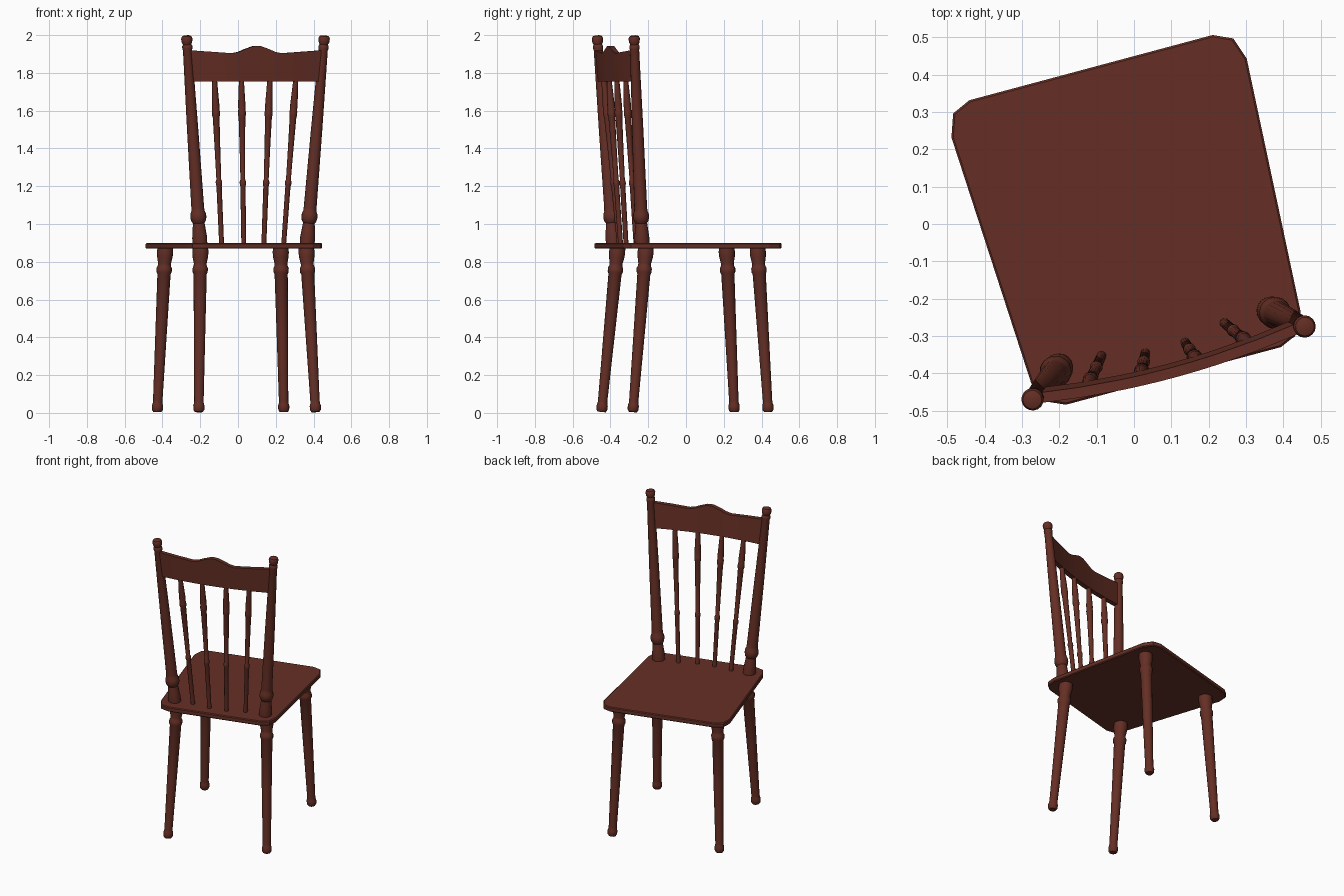
import bpy, bmesh, math
from mathutils import Vector

if "Cube" in bpy.data.objects:
    bpy.data.objects.remove(bpy.data.objects["Cube"])

TURN = math.radians(15)      # the whole chair is turned about z
wood = bpy.data.materials.new("dark red brown wood")
wood.diffuse_color = (0.13, 0.028, 0.018, 1)
wood.use_nodes = True
wood.node_tree.nodes["Principled BSDF"].inputs["Base Color"].default_value = wood.diffuse_color


def finish(name, bm, angle=35):
    bmesh.ops.recalc_face_normals(bm, faces=bm.faces)
    me = bpy.data.meshes.new(name)
    bm.to_mesh(me)
    bm.free()
    me.materials.append(wood)
    ob = bpy.data.objects.new(name, me)
    ob.rotation_euler.z = TURN
    bpy.context.collection.objects.link(ob)
    bpy.ops.object.select_all(action='DESELECT')
    bpy.context.view_layer.objects.active = ob
    ob.select_set(True)
    bpy.ops.object.shade_smooth_by_angle(angle=math.radians(angle))
    return ob


def turned(name, a, b, profile, n=16):
    """Lathe-turned part from a to b; profile = (height z, radius) pairs."""
    a, b = Vector(a), Vector(b)
    rot = (b - a).to_track_quat('Z', 'Y')
    bm = bmesh.new()
    rings = []
    for z, r in profile:
        c = a.lerp(b, (z - a.z) / (b.z - a.z))
        rings.append([bm.verts.new(c + rot @ Vector((
            r * math.cos(math.tau * i / n), r * math.sin(math.tau * i / n), 0)))
            for i in range(n)])
    for p, q in zip(rings, rings[1:]):
        for i in range(n):
            j = (i + 1) % n
            bm.faces.new((p[i], p[j], q[j], q[i]))
    bm.faces.new(rings[0])
    bm.faces.new(rings[-1])
    return finish(name, bm)


# Seat: tapered board with clipped corners
half = [(0.298, -0.42), (0.352, -0.396), (0.373, -0.34),
        (0.409, 0.35), (0.388, 0.411), (0.337, 0.434)]
outline = half + [(-x, y) for x, y in reversed(half)]
bm = bmesh.new()
base = bm.faces.new([bm.verts.new((x - 0.003, y, 0.869)) for x, y in outline])
top = bmesh.ops.extrude_face_region(bm, geom=[base])["geom"]
bmesh.ops.translate(bm, vec=(0, 0, 0.031),
                    verts=[v for v in top if isinstance(v, bmesh.types.BMVert)])
rim = [e for e in bm.edges if abs(e.verts[0].co.z - e.verts[1].co.z) < 1e-5]
bmesh.ops.bevel(bm, geom=rim, offset=0.005, segments=1, affect='EDGES')
finish("seat", bm, 20)

# Legs
LEG = [(0.005, 0.022), (0.016, 0.029), (0.038, 0.030), (0.050, 0.026),
       (0.062, 0.025), (0.40, 0.030), (0.735, 0.035), (0.745, 0.040),
       (0.765, 0.041), (0.778, 0.035), (0.79, 0.034), (0.825, 0.041),
       (0.85, 0.043), (0.878, 0.041)]
# Back posts with finials
POST = [(0.89, 0.038), (0.925, 0.040), (0.96, 0.036), (1.005, 0.031),
        (1.015, 0.038), (1.035, 0.043), (1.055, 0.041), (1.07, 0.035),
        (1.085, 0.034), (1.50, 0.030), (1.92, 0.024), (1.93, 0.027),
        (1.942, 0.027), (1.95, 0.022), (1.962, 0.028), (1.982, 0.030),
        (1.994, 0.025), (1.998, 0.014)]
for side, s in (("left", -1), ("right", 1)):
    turned(f"front_leg_{side}", (s * 0.347, 0.358, 0.005),
           (s * 0.316, 0.307, 0.878), LEG)
    turned(f"rear_leg_{side}", (s * 0.32 + 0.004, -0.378, 0.005),
           (s * 0.29 + 0.004, -0.298, 0.878), LEG)
    turned(f"back_post_{side}", (s * 0.293, -0.319, 0.89),
           (s * 0.378 - 0.007, -0.384, 1.998), POST)

# Spindles, fanned outwards and following the bowed rail
SPINDLE = [(0.89, 0.013), (1.20, 0.014), (1.21, 0.017), (1.225, 0.017),
           (1.235, 0.013), (1.40, 0.015), (1.565, 0.018), (1.575, 0.021),
           (1.595, 0.021), (1.605, 0.019), (1.63, 0.020), (1.77, 0.013)]
for k, (ub, ut, vb, vt) in enumerate([(-0.17, -0.223, -0.318, -0.388),
                                      (-0.055, -0.078, -0.342, -0.398),
                                      (0.055, 0.078, -0.342, -0.398),
                                      (0.17, 0.223, -0.318, -0.388)]):
    turned(f"spindle_{k + 1}", (ub - 0.005, vb, 0.89), (ut - 0.01, vt, 1.77),
           SPINDLE, 12)

# Top rail: bowed board with a shaped crest
crest = [(0, 1.943), (0.022, 1.941), (0.065, 1.926), (0.10, 1.911),
         (0.135, 1.904), (0.25, 1.912), (0.365, 1.92)]
stations = [(-u, z) for u, z in reversed(crest[1:])] + crest
bm = bmesh.new()
loops = []
for u, zt in stations:
    v = -0.372 - 0.028 * (1 - (u / 0.365) ** 2)
    loops.append([bm.verts.new(p) for p in (
        (u * 0.975 - 0.007, v + 0.015, 1.755), (u - 0.008, v + 0.003, zt),
        (u - 0.008, v - 0.025, zt), (u * 0.975 - 0.007, v - 0.015, 1.755))])
for p, q in zip(loops, loops[1:]):
    for i in range(4):
        j = (i + 1) % 4
        bm.faces.new((p[i], p[j], q[j], q[i]))
bm.faces.new(loops[0])
bm.faces.new(loops[-1])
finish("top_rail", bm)
